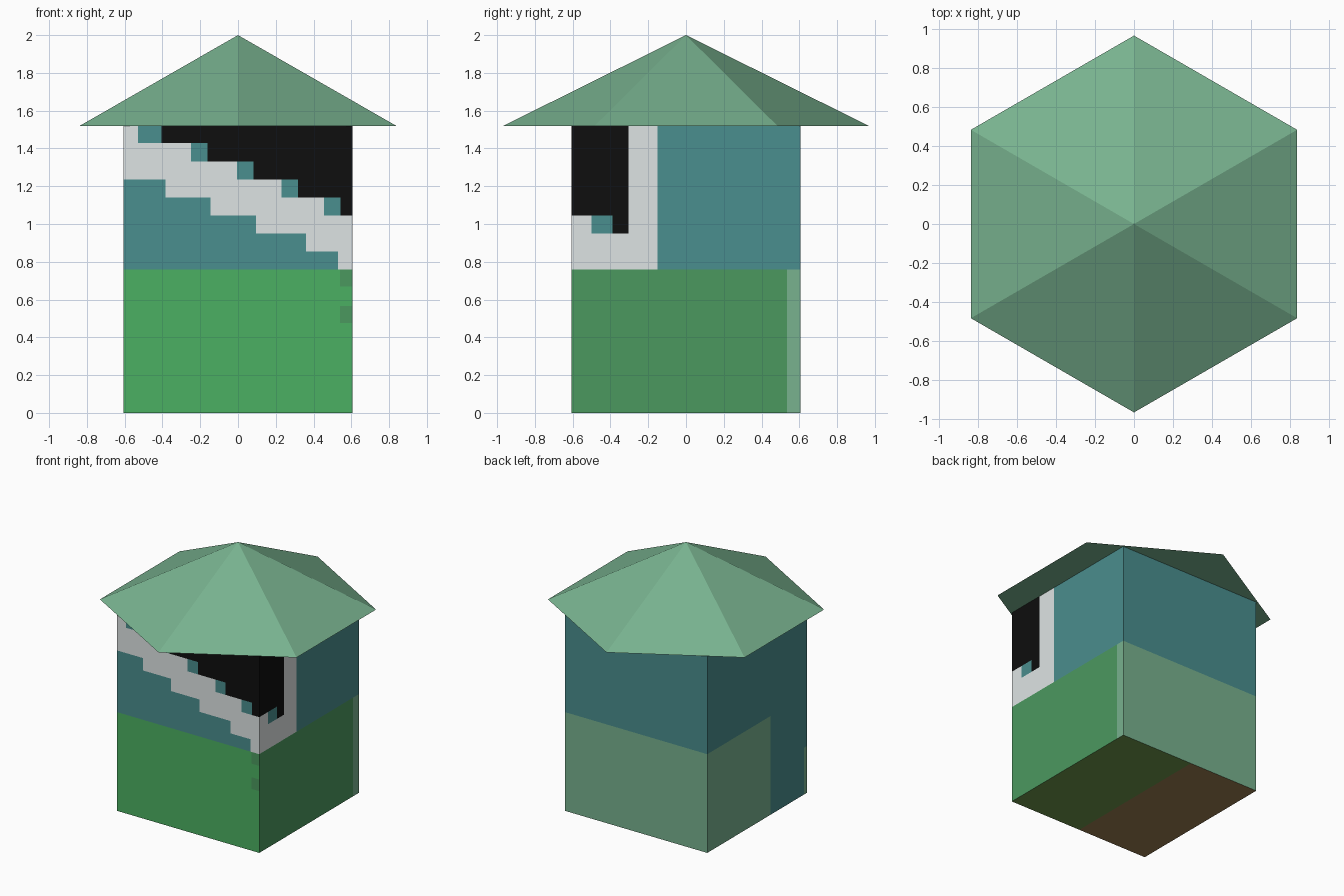
import bpy, bmesh, math

if "Cube" in bpy.data.objects:
    bpy.data.objects.remove(bpy.data.objects["Cube"])

H = 0.605      # half width of the tower
T = 1.52       # wall height
M = 0.76       # height of the colour change

def lin(c):
    c /= 255
    return c / 12.92 if c <= 0.04045 else ((c + 0.055) / 1.055) ** 2.4

COLOURS = {
    "leaf green": (75, 176, 98),
    "mid green": (75, 153, 95),
    "teal": (74, 142, 142),
    "light grey": (222, 228, 228),
    "black": (14, 14, 14),
    "sage green": (120, 178, 143),
    "olive": (110, 150, 75),
    "brown": (155, 125, 80),
}
NAMES = list(COLOURS)
MATS = []
for name, rgb in COLOURS.items():
    m = bpy.data.materials.new(name)
    m.diffuse_color = (*[lin(c) for c in rgb], 1)
    m.use_nodes = True
    m.node_tree.nodes["Principled BSDF"].inputs["Base Color"].default_value = m.diffuse_color
    MATS.append(m)

def make_object(name, bm, mats):
    me = bpy.data.meshes.new(name)
    bm.to_mesh(me)
    bm.free()
    for m in mats:
        me.materials.append(m)
    ob = bpy.data.objects.new(name, me)
    bpy.context.collection.objects.link(ob)
    return ob

def panel(name, place, rects):
    """Flat panel cut along the edges of the rectangles; later ones win."""
    us = sorted({r[i] for r in rects for i in (0, 1)})
    vs = sorted({r[i] for r in rects for i in (2, 3)})
    bm = bmesh.new()
    grid = [[bm.verts.new(place(u, v)) for v in vs] for u in us]
    for i in range(len(us) - 1):
        for j in range(len(vs) - 1):
            cu, cv = (us[i] + us[i + 1]) / 2, (vs[j] + vs[j + 1]) / 2
            col = [r[4] for r in rects if r[0] < cu < r[1] and r[2] < cv < r[3]][-1]
            f = bm.faces.new((grid[i][j], grid[i + 1][j], grid[i + 1][j + 1], grid[i][j + 1]))
            f.material_index = NAMES.index(col)
    return make_object(name, bm, MATS)

# Front wall: stepped grey band with black above and teal below
front = [(-H, H, 0, T, "teal"), (-H, H, 0, M, "leaf green")]
tops = [(-H, T), (-0.53, 1.43), (-0.25, 1.33), (-0.005, 1.235), (0.23, 1.14), (0.455, 1.045), (H, 0)]
for (x0, z), (x1, _) in zip(tops, tops[1:]):
    front.append((x0, x1, M, z, "light grey"))
    if z < T:
        front.append((x0, x1, z, T, "black"))
for (_, z1), (x, z0) in zip(tops[:-2], tops[1:-1]):      # teal notches on the steps
    front.append((x, x + (0.125 if z1 == T else 0.088), z0, z1, "teal"))
lows = [(-H, 1.235), (-0.385, 1.14), (-0.145, 1.045), (0.095, 0.95), (0.36, 0.855), (0.53, M)]
for (x0, z), (x1, _) in zip(lows, lows[1:]):
    front.append((x0, x1, M, z, "teal"))
for z in (0.67, 0.475):                                  # small darker patches
    front.append((0.54, H, z, z + 0.09, "mid green"))
panel("front_wall", lambda u, v: (u, -H, v), front)

# Right wall: band wraps round the corner and rises
panel("right_wall", lambda u, v: (H, u, v), [
    (-H, H, 0, T, "teal"),
    (-H, 0.535, 0, M, "mid green"),
    (0.535, H, 0, M, "sage green"),
    (-H, -0.15, M, T, "light grey"),
    (-H, -0.305, 1.045, T, "black"),
    (-0.39, -0.305, 0.95, T, "black"),
    (-0.5, -0.39, 0.95, 1.045, "teal"),
])

# Back wall
panel("back_wall", lambda u, v: (-u, H, v), [
    (-H, H, 0, T, "teal"), (-H, H, 0, M, "sage green")])

# Left wall
panel("left_wall", lambda u, v: (-H, -u, v), [
    (-H, H, 0, T, "teal"),
    (-H, 0.165, 0, M, "sage green"),
    (0.57, H, 0, 0.36, "sage green")])

# Floor in two halves
panel("floor", lambda u, v: (u, -v, 0), [
    (-H, H, -H, H, "olive"), (-H, -0.01, -H, H, "brown")])

# Six-sided roof
bm = bmesh.new()
ring = [bm.verts.new((0.967 * math.sin(i * math.pi / 3), -0.967 * math.cos(i * math.pi / 3), T))
        for i in range(6)]
apex = bm.verts.new((0, 0, 2))
for i in range(6):
    bm.faces.new((ring[i], ring[(i + 1) % 6], apex))
bm.faces.new(ring[::-1])
make_object("roof", bm, [MATS[NAMES.index("sage green")]])
